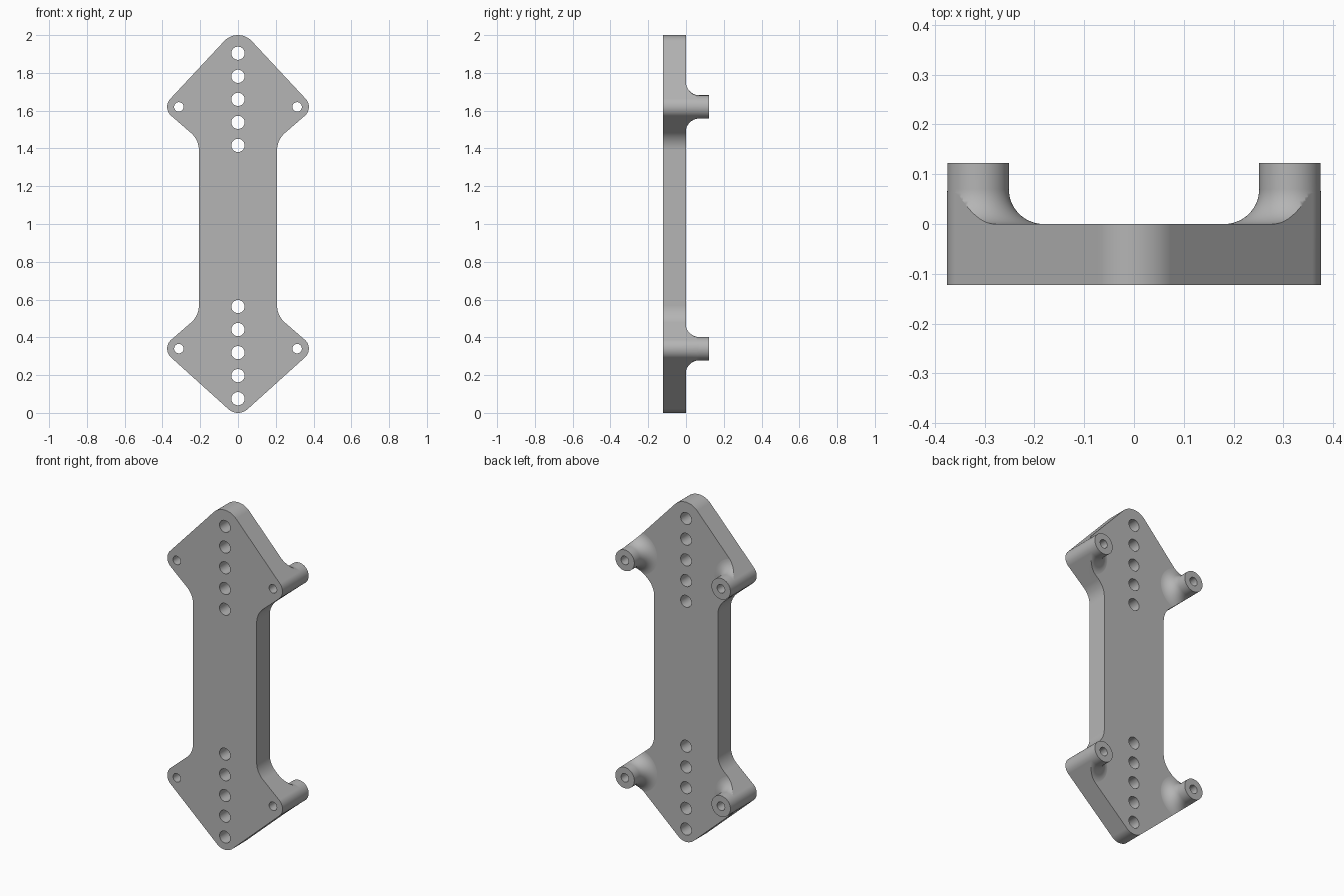
import bpy, bmesh
from math import sin, cos, acos, atan2, hypot, radians, pi
from mathutils import Vector, Matrix

if "Cube" in bpy.data.objects:
    bpy.data.objects.remove(bpy.data.objects["Cube"], do_unlink=True)

HALF = 0.122            # half of the overall depth
EAR_X, EAR_R = 0.313, 0.0622
EAR_LOW, EAR_HIGH = 0.34, 1.62
WAIST, NECK_R = 0.207, 0.12
BOSS_R, FLARE_R = 0.0617, 0.07

steel = bpy.data.materials.new("plain grey")
steel.use_nodes = True
grey = (0.46, 0.46, 0.46, 1)
steel.diffuse_color = grey
steel.node_tree.nodes["Principled BSDF"].inputs["Base Color"].default_value = grey


def make_object(name, bm):
    bmesh.ops.recalc_face_normals(bm, faces=bm.faces)
    mesh = bpy.data.meshes.new(name)
    bm.to_mesh(mesh)
    bm.free()
    mesh.materials.append(steel)
    obj = bpy.data.objects.new(name, mesh)
    bpy.context.collection.objects.link(obj)
    return obj


def combine(target, tool, operation):
    mod = target.modifiers.new(operation.lower(), "BOOLEAN")
    mod.operation = operation
    mod.solver = "EXACT"
    mod.object = tool
    bpy.context.view_layer.objects.active = target
    bpy.ops.object.modifier_apply(modifier=mod.name)
    bpy.data.objects.remove(tool, do_unlink=True)


def arc(cx, cz, r, start, end, steps=16):
    angles = [start + (end - start) * i / steps for i in range(steps + 1)]
    return [(cx + r * cos(a), cz + r * sin(a)) for a in angles]


def tangent_angle(x1, z1, r1, x2, z2, r2):
    dx, dz = x2 - x1, z2 - z1
    return atan2(dz, dx) - acos((r1 - r2) / hypot(dx, dz))


# Plate outline: right half from the bottom tip to the top tip, then mirrored
slope = radians(49.1)
neck_x = WAIST + NECK_R
neck_dz = (EAR_R + NECK_R - (neck_x - EAR_X) * cos(slope)) / sin(slope)
tip_low, r_low, tip_high, r_high = 0.075, 0.075, 1.9, 0.1
low = tangent_angle(0, tip_low, r_low, EAR_X, EAR_LOW, EAR_R)
high = tangent_angle(EAR_X, EAR_HIGH, EAR_R, 0, tip_high, r_high)
side = (arc(0, tip_low, r_low, -pi / 2, low)
        + arc(EAR_X, EAR_LOW, EAR_R, low, slope)
        + arc(neck_x, EAR_LOW + neck_dz, NECK_R, pi + slope, pi)
        + arc(neck_x, EAR_HIGH - neck_dz, NECK_R, pi, pi - slope)
        + arc(EAR_X, EAR_HIGH, EAR_R, -slope, high)
        + arc(0, tip_high, r_high, high, pi / 2))
outline = side + [(-x, z) for x, z in side[-2:0:-1]]

bm = bmesh.new()
face = bm.faces.new([bm.verts.new((x, -HALF, z)) for x, z in outline])
extruded = bmesh.ops.extrude_face_region(bm, geom=[face])["geom"]
bmesh.ops.translate(bm, vec=(0, 0.5, 0),
                    verts=[v for v in extruded if isinstance(v, bmesh.types.BMVert)])
plate = make_object("mounting_plate", bm)

# Stock: a slab up to the back face, with flared bosses standing on it
bm = bmesh.new()
bmesh.ops.create_cube(bm, size=1, matrix=Matrix.Translation((0, -0.2, 1))
                      @ Matrix.Diagonal((2, 0.4, 3, 1)))
stock = make_object("slab", bm)

ears = [(s * EAR_X, z) for s in (-1, 1) for z in (EAR_LOW, EAR_HIGH)]
foot = BOSS_R + FLARE_R
flare = [(foot - FLARE_R * sin(a), FLARE_R - FLARE_R * cos(a))
         for a in (pi / 2 * i / 14 for i in range(15))]
flare[0] = (foot, -0.0004)
profile = [(0, -0.06), (foot, -0.06)] + flare + [(BOSS_R, HALF), (0, HALF)]
bm = bmesh.new()
for x, z in ears:
    verts = [bm.verts.new((x + r, y, z)) for r, y in profile]
    edges = [bm.edges.new(pair) for pair in zip(verts, verts[1:])]
    bmesh.ops.spin(bm, geom=verts + edges, cent=(x, 0, z), axis=(0, 1, 0),
                   angle=2 * pi, steps=64, use_duplicate=False)
bmesh.ops.remove_doubles(bm, verts=bm.verts, dist=0.00005)
combine(stock, make_object("bosses", bm), "UNION")
combine(plate, stock, "INTERSECT")

# Holes: two rows of five on the centre line, one through each boss
holes = [(0, start + 0.122 * i, 0.035) for start in (0.075, 1.416) for i in range(5)]
holes += [(x, z, 0.025) for x, z in ears]
bm = bmesh.new()
for x, z, r in holes:
    bmesh.ops.create_cone(bm, cap_ends=True, segments=40, radius1=r, radius2=r, depth=1,
                          matrix=Matrix.Translation((x, 0, z)) @ Matrix.Rotation(pi / 2, 4, "X"))
combine(plate, make_object("drills", bm), "DIFFERENCE")

# Smooth curved walls, keep the rims sharp and the flats flat
bpy.ops.object.select_all(action="DESELECT")
plate.select_set(True)
bpy.context.view_layer.objects.active = plate
bpy.ops.object.shade_smooth_by_angle(angle=radians(35))
weighted = plate.modifiers.new("flat_faces", "WEIGHTED_NORMAL")
weighted.keep_sharp = True
